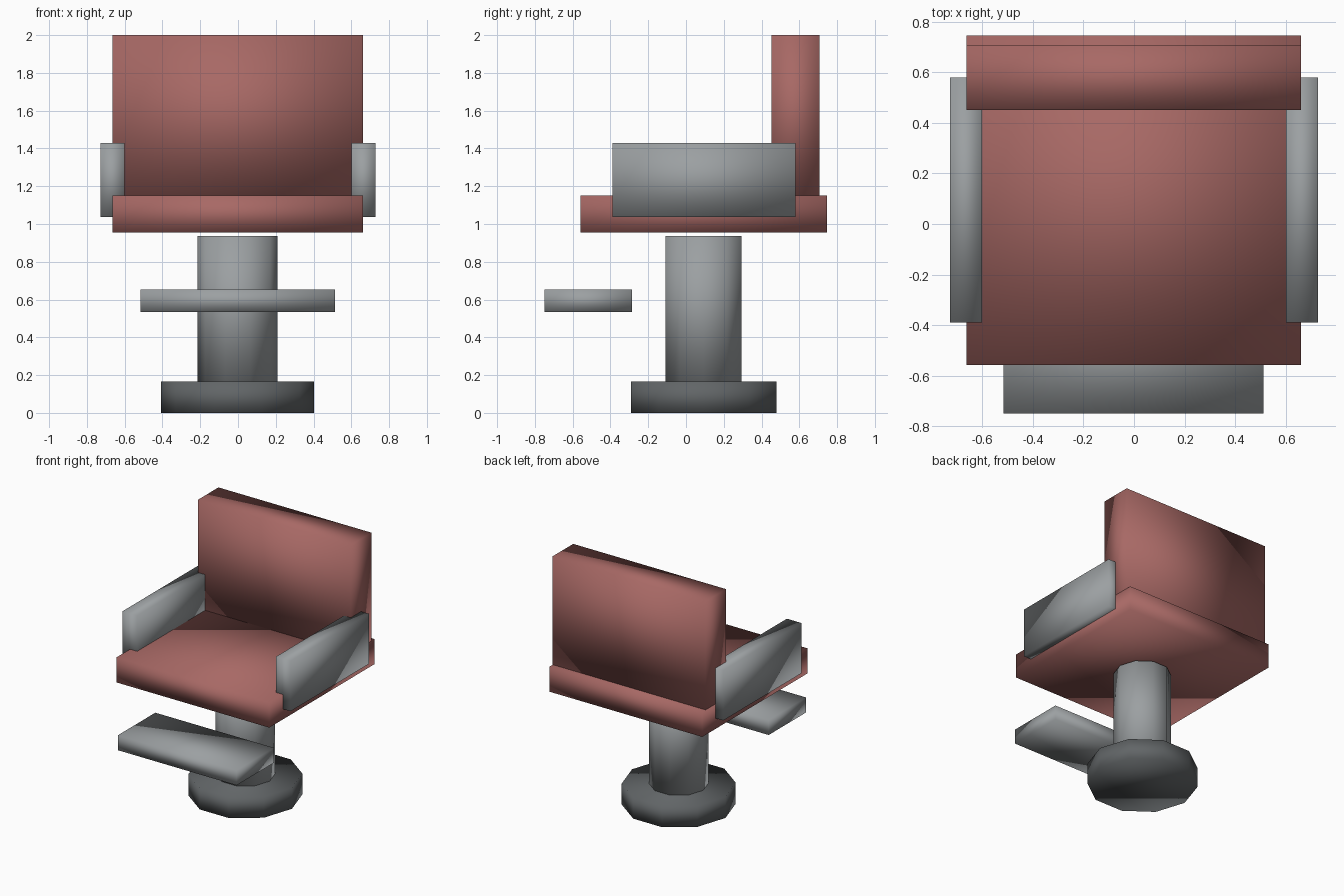
import bpy
import bmesh
import math
from mathutils import Matrix

cube = bpy.data.objects.get("Cube")
if cube:
    bpy.data.objects.remove(cube, do_unlink=True)


def material(name, rgb):
    mat = bpy.data.materials.new(name)
    mat.use_nodes = True
    color = (*rgb, 1)
    mat.diffuse_color = color
    mat.node_tree.nodes["Principled BSDF"].inputs["Base Color"].default_value = color
    return mat


def finish(name, bm, mat):
    # Soft shading flows across every edge
    for face in bm.faces:
        face.smooth = True
    mesh = bpy.data.meshes.new(name)
    bm.to_mesh(mesh)
    bm.free()
    mesh.materials.append(mat)
    obj = bpy.data.objects.new(name, mesh)
    bpy.context.collection.objects.link(obj)
    return obj


def box(name, mat, x, y, z):
    """Block spanning the given (low, high) ranges."""
    bm = bmesh.new()
    size = [high - low for low, high in (x, y, z)]
    centre = [(high + low) / 2 for low, high in (x, y, z)]
    bmesh.ops.create_cube(bm, size=1, matrix=Matrix.Translation(centre) @ Matrix.Diagonal((*size, 1)))
    return finish(name, bm, mat)


def drum(name, mat, radius, low, high):
    """Ten-sided upright cylinder with corners on the x axis."""
    bm = bmesh.new()
    place = Matrix.Translation((-0.002, 0.093, (low + high) / 2))
    bmesh.ops.create_cone(bm, cap_ends=True, segments=10, radius1=radius, radius2=radius,
                          depth=high - low, matrix=place @ Matrix.Rotation(math.pi / 2, 4, "Z"))
    return finish(name, bm, mat)


red = material("red_upholstery", (0.39, 0.14, 0.13))
grey = material("grey_metal", (0.33, 0.35, 0.36))
dark = material("dark_grey_metal", (0.12, 0.13, 0.135))

# Pedestal
drum("base", dark, 0.405, 0, 0.165)
drum("column", grey, 0.212, 0.165, 0.937)

# Cushions
box("seat", red, (-0.664, 0.662), (-0.558, 0.747), (0.954, 1.15))
box("backrest", red, (-0.664, 0.662), (0.452, 0.706), (1.15, 2.0))

# Armrests, mirrored
for side, name in ((-1, "right_armrest"), (1, "left_armrest")):
    inner, outer = side * 0.602, side * 0.729
    box(name, grey, (min(inner, outer), max(inner, outer)), (-0.39, 0.58), (1.036, 1.43))

# Footrest
box("footrest", grey, (-0.517, 0.513), (-0.75, -0.286), (0.535, 0.652))
